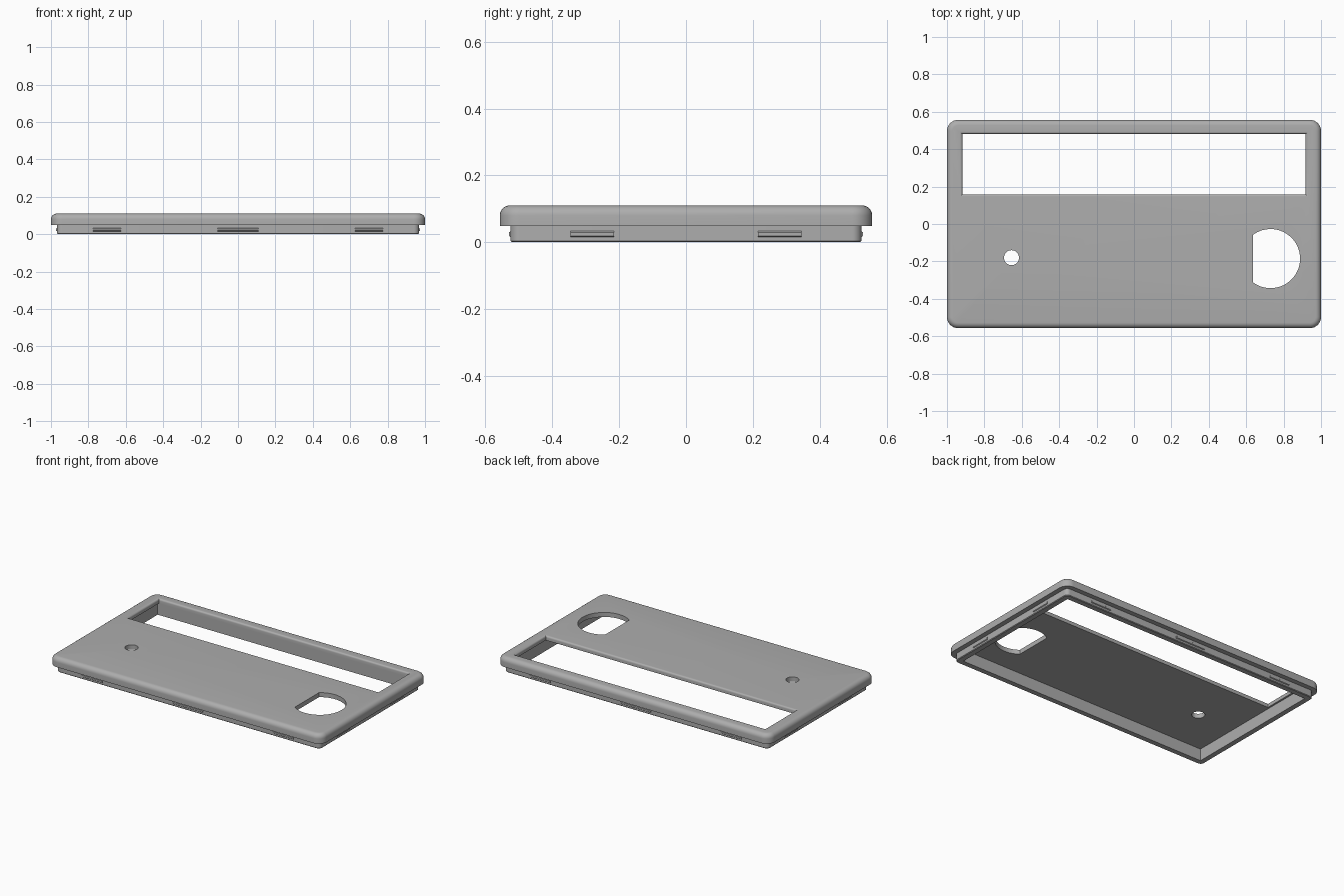
import bpy, bmesh, math
from mathutils import Vector

old = bpy.data.objects.get("Cube")
if old:
    bpy.data.objects.remove(old, do_unlink=True)

# Single plastic colour
grey = bpy.data.materials.new("light grey plastic")
GREY = (0.42, 0.42, 0.42, 1)
grey.diffuse_color = GREY
grey.use_nodes = True
grey.node_tree.nodes["Principled BSDF"].inputs["Base Color"].default_value = GREY

HX, HY = 1.0, 0.557        # half size of the cover
LIP, STEP, TOP = 0.032, 0.048, 0.11
FILLET, CORNER = 0.03, 0.06
FLOOR = 0.08               # underside of the face panel


def rounded_rect(hx, hy, r, n=8):
    pts = []
    for k, (sx, sy) in enumerate([(1, 1), (-1, 1), (-1, -1), (1, -1)]):
        for i in range(n + 1):
            a = math.pi / 2 * (k + i / n)
            pts.append((sx * (hx - r) + r * math.cos(a), sy * (hy - r) + r * math.sin(a)))
    return pts


def rect(hx, hy):
    return [(hx, hy), (-hx, hy), (-hx, -hy), (hx, -hy)]


def loft(name, rings, center=(0, 0)):
    """Solid skinned through rings of (outline, z)."""
    bm = bmesh.new()
    loops = [[bm.verts.new((x + center[0], y + center[1], z)) for x, y in pts] for pts, z in rings]
    for a, b in zip(loops, loops[1:]):
        for i in range(len(a)):
            j = (i + 1) % len(a)
            bm.faces.new((a[i], a[j], b[j], b[i]))
    bm.faces.new(loops[0][::-1])
    bm.faces.new(loops[-1])
    bmesh.ops.recalc_face_normals(bm, faces=bm.faces)
    mesh = bpy.data.meshes.new(name)
    bm.to_mesh(mesh)
    bm.free()
    ob = bpy.data.objects.new(name, mesh)
    bpy.context.collection.objects.link(ob)
    mesh.materials.append(grey)
    return ob


# Cover body: inset lip, step out, side wall, rounded top edge
def body_ring(inset, z):
    return rounded_rect(HX - inset, HY - inset, CORNER - inset), z


rings = [body_ring(LIP + 0.004, 0), body_ring(LIP, 0.004), body_ring(LIP, STEP), body_ring(0, STEP)]
for i in range(7):
    a = math.pi / 2 * i / 6
    rings.append(body_ring(FILLET * (1 - math.cos(a)), TOP - FILLET + FILLET * math.sin(a)))
cover = loft("cover", rings)

# Cutters: hollow underside, display window with eased edge, D-shaped port, round hole
WX, WY = 0.918, 0.162
ease = [(rect(WX, WY), -0.1)]
for i in range(5):
    a = math.pi / 2 * i / 4
    g = 0.012 * (1 - math.cos(a))
    ease.append((rect(WX + g, WY + g), TOP - 0.012 + 0.012 * math.sin(a)))
ease.append((rect(WX + 0.012, WY + 0.012), TOP + 0.05))

R, FLAT = 0.158, 0.095
half = math.acos(-FLAT / R)
port = [(R * math.cos(t), R * math.sin(t)) for t in (half * (i / 24 - 1) for i in range(49))]
hole = [(0.04 * math.cos(t), 0.04 * math.sin(t)) for t in (math.tau * i / 32 for i in range(32))]

cutters = [
    loft("hollow_cutter", [(rect(0.93, 0.487), -0.1), (rect(0.93, 0.487), FLOOR)]),
    loft("window_cutter", ease, (0, 0.32)),
    loft("port_cutter", [(port, -0.1), (port, 0.3)], (0.73, -0.185)),
    loft("hole_cutter", [(hole, -0.1), (hole, 0.3)], (-0.655, -0.18)),
]
bpy.context.view_layer.objects.active = cover
for c in cutters:
    mod = cover.modifiers.new(c.name, "BOOLEAN")
    mod.operation, mod.solver, mod.object = "DIFFERENCE", "EXACT", c
    bpy.ops.object.modifier_apply(modifier=mod.name)
    bpy.data.objects.remove(c, do_unlink=True)

bpy.ops.object.select_all(action="DESELECT")
cover.select_set(True)
bpy.ops.object.shade_smooth_by_angle(angle=math.radians(35))


# Snap ridges around the lip, tapered to a narrow crest
def snap_ridge(name, pos, width, normal):
    n = Vector(normal)
    along = Vector((-n.y, n.x))
    rings = []
    for s in (-1, 1):
        prof = [(-0.004, 0.012), (0.005, 0.019), (0.005, 0.029), (-0.004, 0.036)]
        rings.append([Vector(pos) + n * d + along * s * width / 2 for d, z in prof])
    bm = bmesh.new()
    heights = [z for d, z in prof]
    ends = [[bm.verts.new((p.x, p.y, z)) for p, z in zip(ring, heights)] for ring in rings]
    for i in range(4):
        j = (i + 1) % 4
        bm.faces.new((ends[0][i], ends[0][j], ends[1][j], ends[1][i]))
    bm.faces.new(ends[0])
    bm.faces.new(ends[1][::-1])
    bmesh.ops.recalc_face_normals(bm, faces=bm.faces)
    mesh = bpy.data.meshes.new(name)
    bm.to_mesh(mesh)
    bm.free()
    mesh.materials.append(grey)
    bpy.context.collection.objects.link(bpy.data.objects.new(name, mesh))


for s, side in ((-1, "front"), (1, "back")):
    for x, w in ((-0.7, 0.15), (0, 0.22), (0.7, 0.15)):
        snap_ridge(side + "_snap_ridge", (x, s * (HY - LIP)), w, (0, s))
for s, side in ((-1, "right"), (1, "left")):
    for y in (-0.28, 0.28):
        snap_ridge(side + "_snap_ridge", (s * (HX - LIP), y), 0.13, (s, 0))
